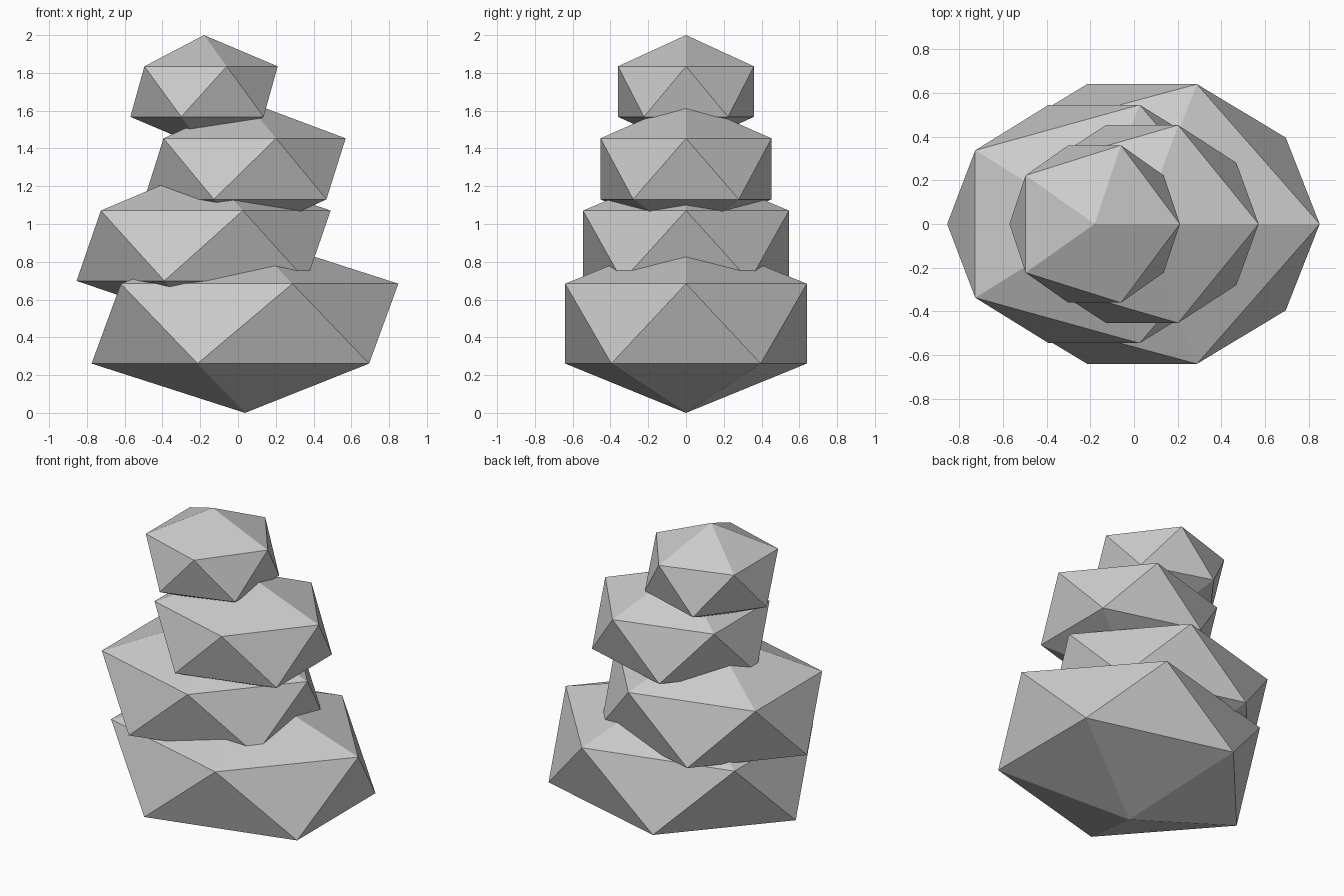
import bpy

if "Cube" in bpy.data.objects:
    bpy.data.objects.remove(bpy.data.objects["Cube"])

# Stacked stones: name, centre x, centre z, radii (x, y, z)
stones = [
    ("base_stone", 0.037, 0.4725, (0.908, 0.752, 0.4725)),
    ("lower_middle_stone", -0.182, 0.885, (0.752, 0.641, 0.416)),
    ("upper_middle_stone", 0.037, 1.292, (0.596, 0.532, 0.361)),
    ("top_stone", -0.18, 1.701, (0.436, 0.423, 0.299)),
]

# Each stone is a flattened, flat-faced icosahedron
for name, x, z, radii in stones:
    bpy.ops.mesh.primitive_ico_sphere_add(subdivisions=1, radius=1, location=(x, 0, z))
    stone = bpy.context.object
    stone.name = name
    stone.scale = radii
    bpy.ops.object.transform_apply(location=False, rotation=False, scale=True)
    bpy.ops.object.shade_flat()
